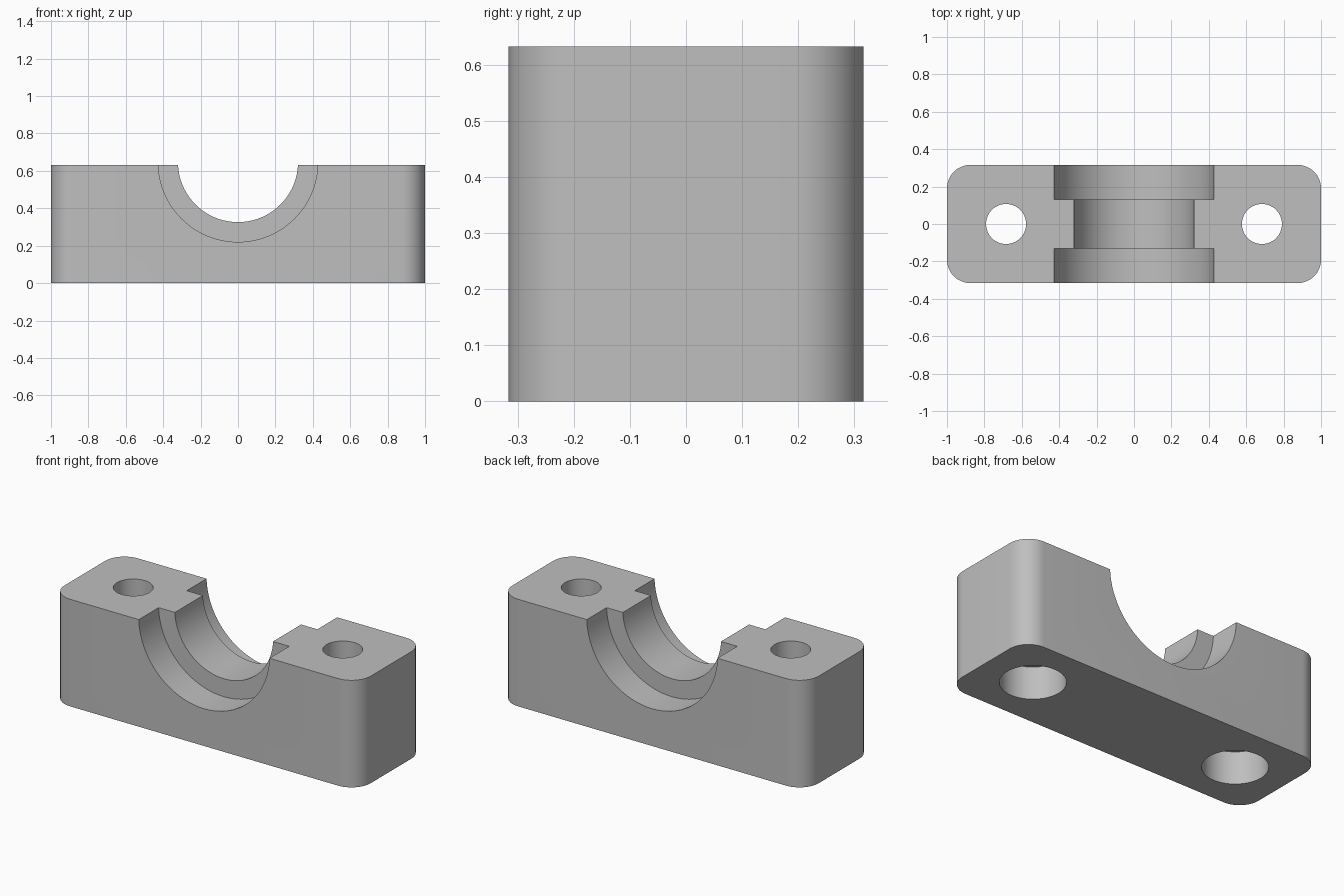
import bpy
import bmesh
from math import radians, pi, sin, cos

LENGTH, DEPTH, HEIGHT = 2.0, 0.632, 0.632
CORNER = 0.126
BORE_Z = 0.647
BOLT_X = 0.684

cube = bpy.data.objects.get("Cube")
if cube:
    bpy.data.objects.remove(cube, do_unlink=True)

grey = bpy.data.materials.new("plain grey")
grey.use_nodes = True
colour = (0.52, 0.52, 0.52, 1.0)
grey.diffuse_color = colour
grey.node_tree.nodes["Principled BSDF"].inputs["Base Color"].default_value = colour


def add_object(name, bm):
    bmesh.ops.recalc_face_normals(bm, faces=bm.faces)
    mesh = bpy.data.meshes.new(name)
    bm.to_mesh(mesh)
    bm.free()
    mesh.materials.append(grey)
    obj = bpy.data.objects.new(name, mesh)
    bpy.context.scene.collection.objects.link(obj)
    return obj


def rounded_block(name):
    """Extrude a rounded rectangle from the ground up."""
    bm = bmesh.new()
    outline = []
    steps = 12
    for quarter, (sx, sy) in enumerate([(1, 1), (-1, 1), (-1, -1), (1, -1)]):
        for i in range(steps + 1):
            a = (quarter + i / steps) * pi / 2
            x = sx * (LENGTH / 2 - CORNER) + CORNER * cos(a)
            y = sy * (DEPTH / 2 - CORNER) + CORNER * sin(a)
            outline.append(bm.verts.new((x, y, 0)))
    base = bm.faces.new(outline)
    top = bmesh.ops.extrude_face_region(bm, geom=[base])["geom"]
    verts = [v for v in top if isinstance(v, bmesh.types.BMVert)]
    bmesh.ops.translate(bm, verts=verts, vec=(0, 0, HEIGHT))
    return add_object(name, bm)


def cut_cylinder(target, name, radius, length, centre, along_y=False, sides=64):
    """Subtract a hidden cylinder from the target."""
    bm = bmesh.new()
    bmesh.ops.create_cone(bm, cap_ends=True, segments=sides,
                          radius1=radius, radius2=radius, depth=length)
    cutter = add_object(name, bm)
    cutter.location = centre
    if along_y:
        cutter.rotation_euler.x = radians(90)
    cutter.hide_render = True
    cutter.hide_set(True)
    mod = target.modifiers.new(name, "BOOLEAN")
    mod.operation = "DIFFERENCE"
    mod.solver = "EXACT"
    mod.object = cutter
    return cutter


block = rounded_block("bearing_block")

# Bearing saddle with a wider recess at each end
cutters = [cut_cylinder(block, "saddle_cutter", 0.321, 1.0, (0, 0, BORE_Z), True, 96)]
for side, label in ((-1, "front"), (1, "back")):
    cutters.append(cut_cylinder(block, label + "_recess_cutter", 0.427, 0.4,
                                (0, side * (0.131 + 0.2), BORE_Z), True, 96))

# Bolt holes, counterbored from below
for side, label in ((1, "left"), (-1, "right")):
    x = side * BOLT_X
    cutters.append(cut_cylinder(block, label + "_bolt_cutter", 0.107, 2.0, (x, 0, 0.3)))
    cutters.append(cut_cylinder(block, label + "_counterbore_cutter", 0.174, 0.4,
                                (x, 0, 0.192 - 0.2)))

# Apply the cuts, then remove the cutters
bpy.ops.object.select_all(action="DESELECT")
bpy.context.view_layer.objects.active = block
block.select_set(True)
for mod in list(block.modifiers):
    bpy.ops.object.modifier_apply(modifier=mod.name)
for cutter in cutters:
    bpy.data.objects.remove(cutter, do_unlink=True)
bpy.ops.object.shade_smooth_by_angle(angle=radians(30))
